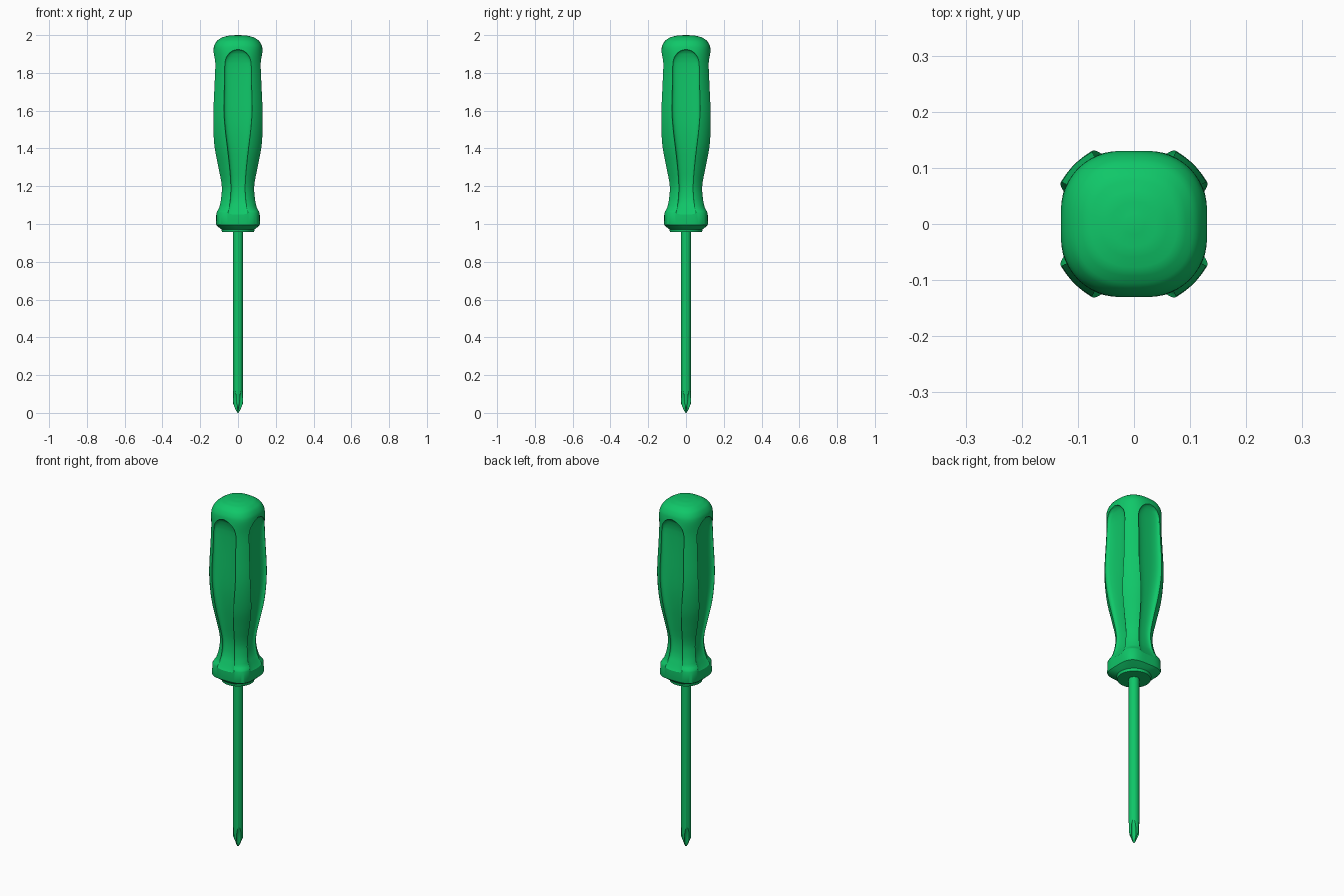
import bpy
import math
from mathutils import Matrix

if "Cube" in bpy.data.objects:
    bpy.data.objects.remove(bpy.data.objects["Cube"])

green = bpy.data.materials.new("bright_green")
green.use_nodes = True
GREEN = (0.005, 0.57, 0.14, 1)
green.diffuse_color = GREEN
green.node_tree.nodes["Principled BSDF"].inputs["Base Color"].default_value = GREEN


def spline(rows, steps=4):
    """Smoothly resample rows of numbers."""
    out = []
    for i in range(len(rows) - 1):
        a, b = rows[max(i - 1, 0)], rows[i]
        c, d = rows[i + 1], rows[min(i + 2, len(rows) - 1)]
        for s in range(steps):
            t = s / steps
            out.append([q + t * (r - q) if k == 0 else
                        0.5 * (2 * q + (r - p) * t + (2 * p - 5 * q + 4 * r - e) * t * t
                               + (3 * q - p - 3 * r + e) * t ** 3)
                        for k, (p, q, r, e) in enumerate(zip(a, b, c, d))])
    return out + [list(rows[-1])]


def loft(name, rings, sides):
    """Skin rings of (z, half width, inner depth, outer depth, centre, power)."""
    verts, faces = [], []
    for z, w, inner, outer, centre, power in rings:
        for k in range(sides):
            a = math.tau * (k + 0.5) / sides
            x, y = (math.copysign(abs(v) ** (2 / power), v) for v in (math.cos(a), math.sin(a)))
            verts.append((x * w, centre + y * (outer if y > 0 else inner), z))
    for i in range(len(rings) - 1):
        for k in range(sides):
            m = (k + 1) % sides
            faces.append((i * sides + k, i * sides + m, (i + 1) * sides + m, (i + 1) * sides + k))
    last = (len(rings) - 1) * sides
    faces.append(tuple(reversed(range(sides))))
    faces.append(tuple(range(last, last + sides)))
    mesh = bpy.data.meshes.new(name)
    mesh.from_pydata(verts, [], faces)
    mesh.materials.append(green)
    obj = bpy.data.objects.new(name, mesh)
    bpy.context.collection.objects.link(obj)
    return obj


def activate(obj):
    bpy.ops.object.select_all(action="DESELECT")
    obj.select_set(True)
    bpy.context.view_layer.objects.active = obj


def cut_four(body, rows, power, outer, turn, sides):
    """Carve the same groove into four sides; rows are (z, half width, floor, edge)."""
    for k in range(4):
        rings = [(z, w, edge - floor, outer, edge, power) for z, w, floor, edge in rows]
        cutter = loft("groove_cutter", rings, sides)
        cutter.data.transform(Matrix.Rotation(turn + k * math.pi / 2, 4, "Z"))
        cutter.hide_render = True
        activate(body)
        mod = body.modifiers.new("groove", "BOOLEAN")
        mod.operation = "DIFFERENCE"
        mod.solver = "EXACT"
        mod.object = cutter
        bpy.ops.object.modifier_apply(modifier=mod.name)
        bpy.data.objects.remove(cutter)


def finish(obj, degrees):
    activate(obj)
    bpy.ops.object.shade_smooth_by_angle(angle=math.radians(degrees))


# Handle: collar, waist, grip and domed end as (z, radius, squareness)
collar = [(0.957, 0.085, 2), (0.972, 0.088, 2), (0.978, 0.097, 2.3),
          (0.995, 0.115, 3.6), (1.0, 0.116, 3.8)]
grip = [(1.06, 0.115, 3.6), (1.085, 0.104, 2.8), (1.13, 0.097, 2.2), (1.2, 0.094, 2),
        (1.3, 0.113, 2), (1.4, 0.135, 2), (1.5, 0.147, 2), (1.6, 0.15, 2),
        (1.75, 0.143, 2), (1.85, 0.138, 2.05), (1.92, 0.131, 2.5), (1.945, 0.126, 2.5),
        (1.97, 0.111, 2.5), (1.988, 0.085, 2.4), (1.997, 0.05, 2.2), (2.0, 0.012, 2)]
profile = collar + spline(grip)
handle = loft("handle", [(z, r, r, r, 0, p) for z, r, p in profile], 64)

# Finger flutes with an arched top, fading out at the collar
flute = [(1.03, 0.06, 0.125, 0.13), (1.06, 0.053, 0.108, 0.114), (1.12, 0.042, 0.08, 0.091),
         (1.2, 0.038, 0.071, 0.086), (1.3, 0.045, 0.083, 0.104), (1.4, 0.056, 0.096, 0.123),
         (1.5, 0.068, 0.104, 0.13), (1.6, 0.075, 0.105, 0.13), (1.75, 0.072, 0.102, 0.123),
         (1.85, 0.07, 0.102, 0.119), (1.88, 0.063, 0.106, 0.122), (1.905, 0.046, 0.113, 0.126),
         (1.918, 0.027, 0.121, 0.129), (1.925, 0.005, 0.13, 0.133)]
cut_four(handle, spline(flute, 3), 2.6, 0.06, 0, 32)
finish(handle, 28)

# Shaft with a pointed cross tip
shaft_rows = [(0, 0.003), (0.015, 0.012), (0.05, 0.026), (0.06, 0.027), (0.97, 0.027)]
shaft = loft("shaft", [(z, r, r, r, 0, 2) for z, r in shaft_rows], 32)
tip_groove = [(-0.02, 0.012, 0.005, 0.022), (0.05, 0.012, 0.009, 0.024),
              (0.09, 0.011, 0.016, 0.027), (0.125, 0.006, 0.028, 0.034)]
cut_four(shaft, tip_groove, 2, 0.03, math.pi / 4, 16)
finish(shaft, 30)
